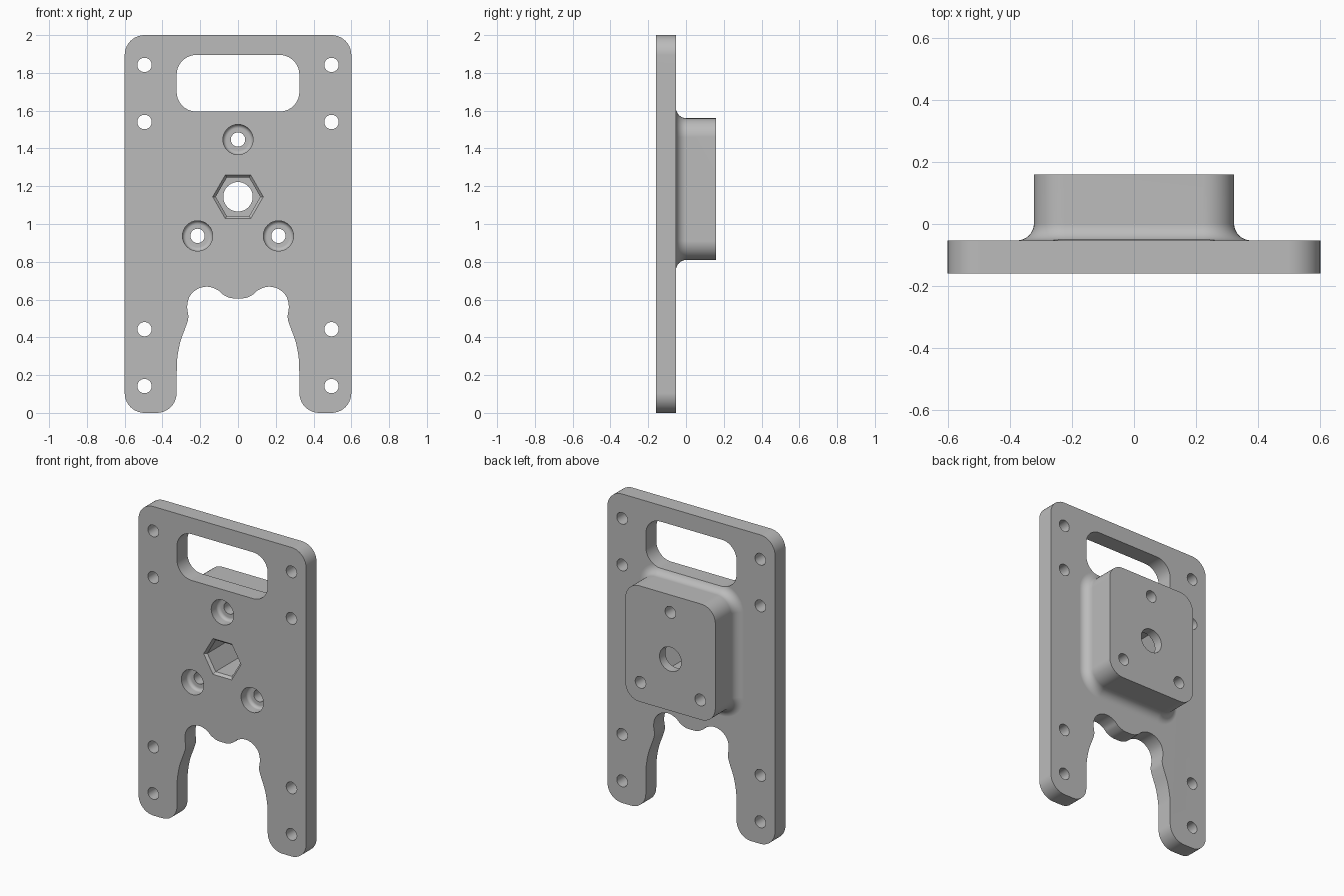
import bpy, bmesh
from math import cos, sin, radians, sqrt, pi
from mathutils import Vector

cube = bpy.data.objects.get("Cube")
if cube:
    bpy.data.objects.remove(cube, do_unlink=True)

FRONT, FACE, BACK = -0.16, -0.053, 0.16   # plate front, plate back, boss back
grey = bpy.data.materials.new("light grey")
grey.use_nodes = True
grey.diffuse_color = (0.5, 0.5, 0.5, 1)
grey.node_tree.nodes["Principled BSDF"].inputs["Base Color"].default_value = (0.5, 0.5, 0.5, 1)


def arc(cx, cz, r, start, end, steps=10):
    angles = [radians(start + (end - start) * i / steps) for i in range(steps + 1)]
    return [(cx + r * cos(a), cz + r * sin(a)) for a in angles]


def circle(cx, cz, r, sides=40):
    return arc(cx, cz, r, 0, 360, sides)[:-1]


def rounded_rect(half, low, high, r):
    x, b, t = half - r, low + r, high - r
    return (arc(x, t, r, 0, 90) + arc(-x, t, r, 90, 180)
            + arc(-x, b, r, 180, 270) + arc(x, b, r, 270, 360))


def smooth_path(points, steps=5):
    # Catmull-Rom curve through the inner points
    out = []
    for i in range(1, len(points) - 2):
        p0, p1, p2, p3 = [Vector(p) for p in points[i - 1:i + 3]]
        for k in range(steps):
            t = k / steps
            out.append(tuple(0.5 * (2 * p1 + (p2 - p0) * t
                       + (2 * p0 - 5 * p1 + 4 * p2 - p3) * t ** 2
                       + (3 * p1 - p0 - 3 * p2 + p3) * t ** 3)))
    return out + [points[-2]]


def loft(name, sections):
    # sections: (y, outline in x and z), all with equal point counts
    bm = bmesh.new()
    rings = [[bm.verts.new((x, y, z)) for x, z in outline] for y, outline in sections]
    n = len(rings[0])
    for a, b in zip(rings, rings[1:]):
        for i in range(n):
            j = (i + 1) % n
            bm.faces.new((a[i], a[j], b[j], b[i]))
    bm.faces.new(rings[0])
    bm.faces.new(rings[-1])
    bmesh.ops.recalc_face_normals(bm, faces=bm.faces)
    mesh = bpy.data.meshes.new(name)
    bm.to_mesh(mesh)
    bm.free()
    mesh.materials.append(grey)
    obj = bpy.data.objects.new(name, mesh)
    bpy.context.collection.objects.link(obj)
    return obj


def combine(target, other, operation):
    mod = target.modifiers.new(operation.lower(), 'BOOLEAN')
    mod.operation, mod.object, mod.solver = operation, other, 'EXACT'
    bpy.context.view_layer.objects.active = target
    bpy.ops.object.modifier_apply(modifier=mod.name)
    bpy.data.objects.remove(other, do_unlink=True)


def cut(sections):
    cutter = loft("cutter", sections)
    cutter.hide_render = True
    combine(plate, cutter, 'DIFFERENCE')


# Plate with two legs and a wavy recess between them
recess = smooth_path([(-0.042, 0.609), (0, 0.606), (0.042, 0.609), (0.08, 0.627),
                      (0.11, 0.652), (0.16, 0.668), (0.212, 0.657), (0.254, 0.62),
                      (0.269, 0.566), (0.263, 0.505), (0.277, 0.455), (0.307, 0.37),
                      (0.324, 0.265), (0.325, 0.15)])
half = (recess + arc(0.43, 0.105, 0.105, 180, 270) + arc(0.495, 0.105, 0.105, 270, 360)
        + arc(0.495, 1.895, 0.105, 0, 90))
outline = half + [(-x, z) for x, z in reversed(half[1:])]
plate = loft("mounting_plate", [(FRONT, outline), (FACE, outline)])

# Raised boss on the back, flaring into the plate
R = 0.055


def boss_ring(grow):
    return rounded_rect(0.322 + grow, 0.81 - grow, 1.56 + grow, 0.1 + grow)


sections = [(FACE - 0.03, boss_ring(R))]
for i in range(9):
    a = i / 8 * pi / 2
    sections.append((FACE + R * (1 - cos(a)), boss_ring(R * (1 - sin(a)))))
sections.append((BACK, boss_ring(0)))
combine(plate, loft("boss", sections), 'UNION')

# Handle slot
slot = rounded_rect(0.325, 1.595, 1.895, 0.105)
cut([(-0.3, slot), (0.1, slot)])

# Fixing holes along both sides
for side in (-1, 1):
    for z in (0.142, 0.443, 1.54, 1.842):
        ring = circle(side * 0.495, z, 0.038, 28)
        cut([(-0.3, ring), (0.1, ring)])

# Counterbored screw holes with rounded seats
for x, z in ((0, 1.447), (-0.214, 0.937), (0.214, 0.937)):
    profile = [(-0.3, 0.08), (FRONT + 0.05, 0.08)]
    for i in range(1, 6):
        a = i / 5 * pi / 2
        profile.append((FRONT + 0.05 + 0.02 * sin(a), 0.06 + 0.02 * cos(a)))
    profile += [(FRONT + 0.07, 0.038), (0.3, 0.038)]
    cut([(y, circle(x, z, r, 32)) for y, r in profile])

# Hexagonal nut pocket with chamfered mouth, then the central through hole
Z = 1.144
cut([(y, circle(0, Z, r, 6)) for y, r in
     ((FRONT - 0.02, 0.134), (FRONT, 0.134), (FRONT + 0.016, 0.118), (BACK - 0.06, 0.118))])
ring = circle(0, Z, 0.078)
cut([(-0.3, ring), (0.3, ring)])

# Smooth curved walls, keeping edges crisp and flats flat
bpy.ops.object.select_all(action='DESELECT')
plate.select_set(True)
bpy.context.view_layer.objects.active = plate
bpy.ops.object.shade_smooth_by_angle(angle=radians(30))
weighted = plate.modifiers.new("flat_normals", 'WEIGHTED_NORMAL')
weighted.keep_sharp = True
